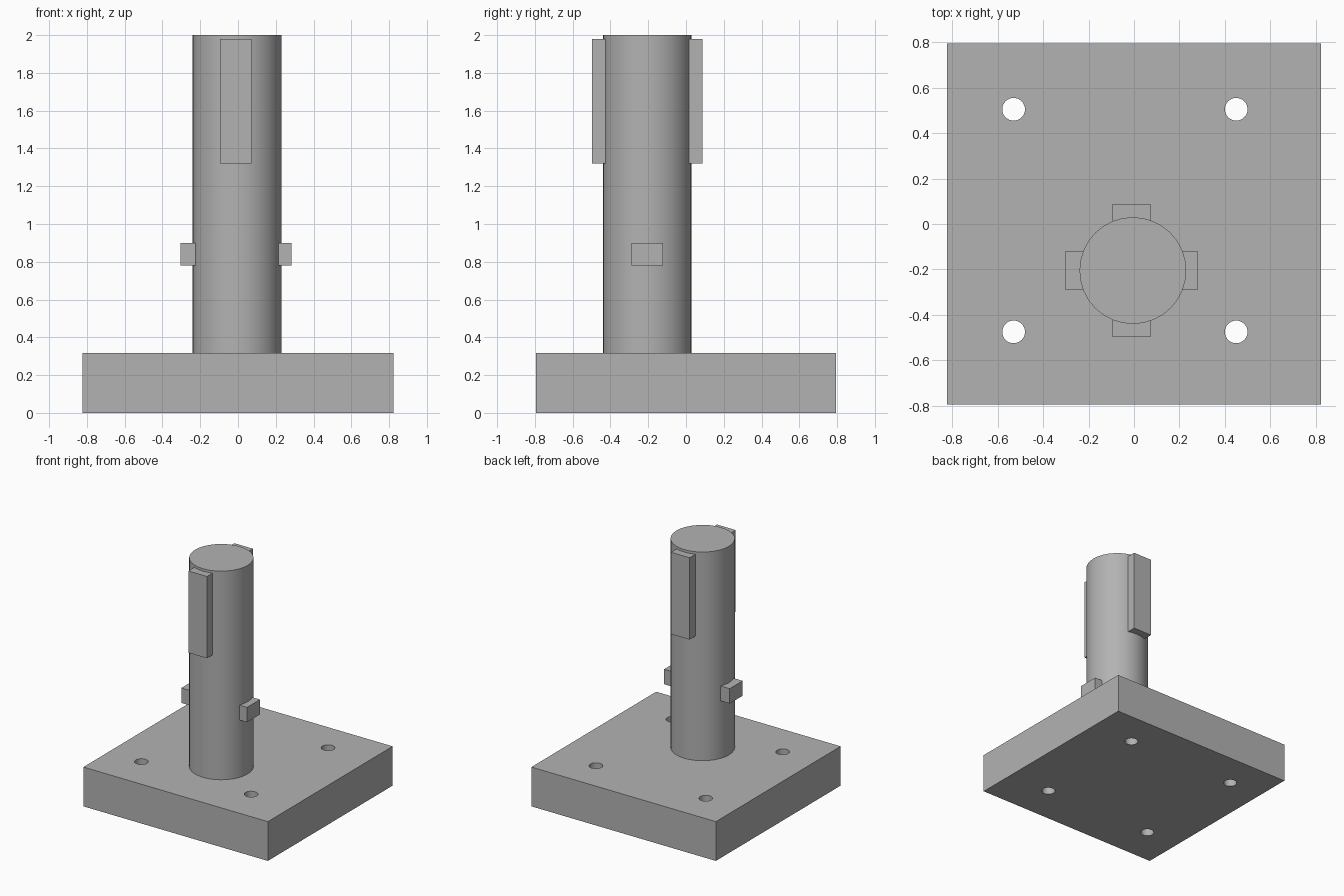
import bpy
import math

cube = bpy.data.objects.get("Cube")
if cube:
    bpy.data.objects.remove(cube, do_unlink=True)

grey = bpy.data.materials.new("plain grey")
grey.use_nodes = True
GREY = (0.45, 0.45, 0.45, 1)
grey.diffuse_color = GREY
grey.node_tree.nodes["Principled BSDF"].inputs["Base Color"].default_value = GREY


def box(name, low, high):
    """Box between two opposite corners."""
    bpy.ops.mesh.primitive_cube_add(
        size=1, location=[(a + b) / 2 for a, b in zip(low, high)])
    ob = bpy.context.object
    ob.name = name
    ob.scale = [b - a for a, b in zip(low, high)]
    bpy.ops.object.transform_apply(location=False, rotation=False, scale=True)
    ob.data.materials.append(grey)
    return ob


def rod(name, x, y, radius, bottom, top, sides):
    """Upright smooth cylinder."""
    bpy.ops.mesh.primitive_cylinder_add(
        vertices=sides, radius=radius, depth=top - bottom,
        location=(x, y, (bottom + top) / 2))
    ob = bpy.context.object
    ob.name = name
    ob.data.materials.append(grey)
    bpy.ops.object.shade_smooth_by_angle(angle=math.radians(30))
    return ob


# Base plate with four bolt holes
BASE_TOP = 0.317
base = box("base_plate", (-0.823, -0.795, 0), (0.823, 0.795, BASE_TOP))
for x in (-0.53, 0.45):
    for y in (-0.475, 0.505):
        cutter = rod("hole_cutter", x, y, 0.05, -0.1, BASE_TOP + 0.1, 32)
        cutter.hide_render = True
        cutter.hide_set(True)
        cut = base.modifiers.new("bolt_hole", "BOOLEAN")
        cut.operation = "DIFFERENCE"
        cut.solver = "EXACT"
        cut.object = cutter
bpy.context.view_layer.objects.active = base
base.select_set(True)
for name in [m.name for m in base.modifiers]:
    bpy.ops.object.modifier_apply(modifier=name)
for ob in [o for o in bpy.data.objects if o.name.startswith("hole_cutter")]:
    bpy.data.objects.remove(ob, do_unlink=True)
bpy.ops.object.shade_smooth_by_angle(angle=math.radians(30))

# Round post
PX, PY, R = -0.005, -0.205, 0.235
rod("post", PX, PY, R, BASE_TOP, 2.0, 32)

# Tall keys on the front and back, short stubs on the sides
HALF, INNER, OUTER = 0.083, 0.19, 0.293
for side, key, stub in ((-1, "front_key", "right_stub"), (1, "back_key", "left_stub")):
    near, far = sorted((side * INNER, side * OUTER))
    box(key, (PX - HALF - 0.006, PY + near, 1.32), (PX + HALF - 0.006, PY + far, 1.98))
    box(stub, (PX + near - 0.006, PY - HALF, 0.78), (PX + far - 0.006, PY + HALF, 0.90))
